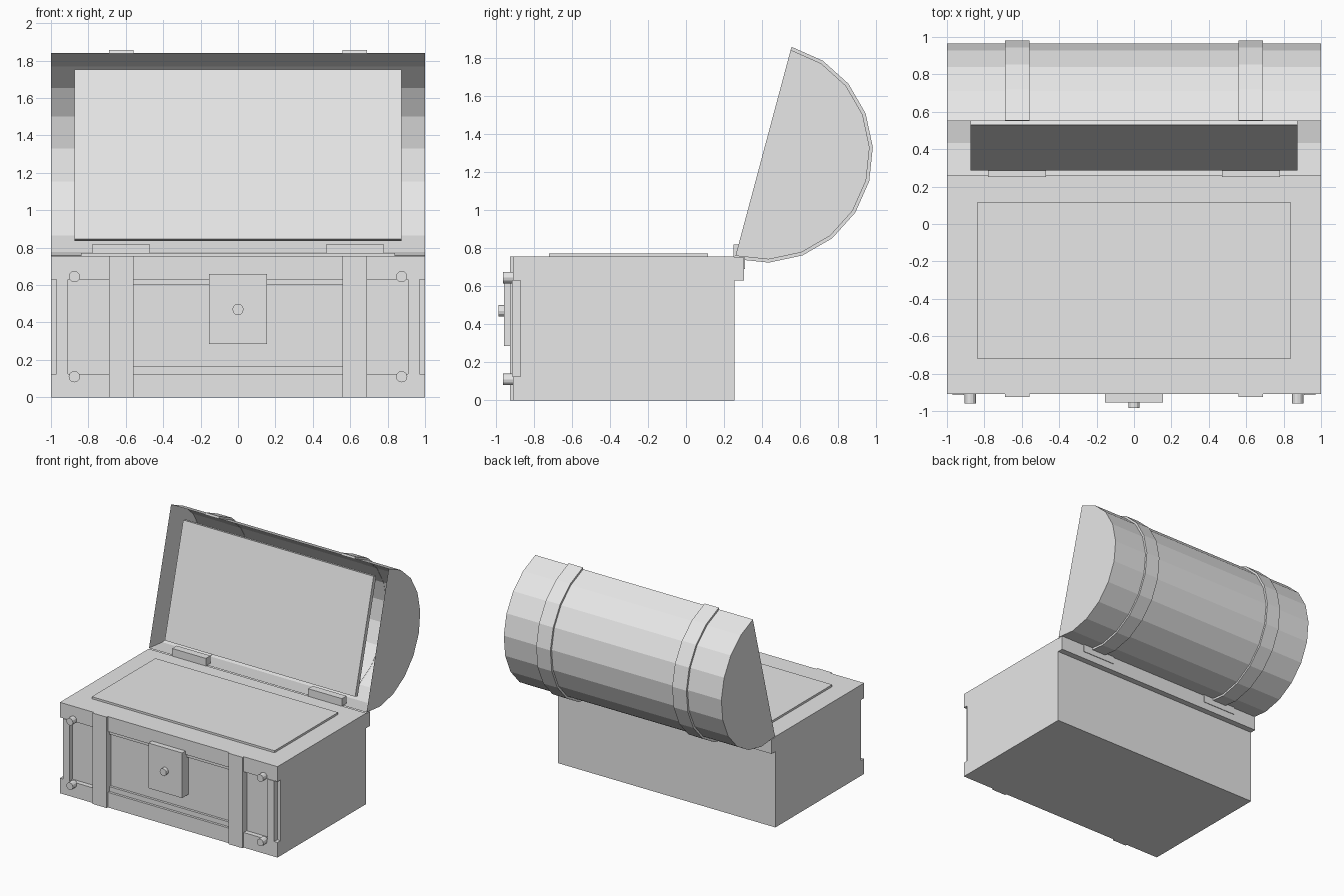
import bpy, bmesh, math
from mathutils import Vector

if "Cube" in bpy.data.objects:
    bpy.data.objects.remove(bpy.data.objects["Cube"], do_unlink=True)

grey = bpy.data.materials.new("plain_grey")
grey.use_nodes = True
grey.diffuse_color = (0.8, 0.8, 0.8, 1)
grey.node_tree.nodes["Principled BSDF"].inputs["Base Color"].default_value = (0.8, 0.8, 0.8, 1)


def finish(name, bm):
    bmesh.ops.recalc_face_normals(bm, faces=bm.faces)
    mesh = bpy.data.meshes.new(name)
    bm.to_mesh(mesh)
    bm.free()
    mesh.materials.append(grey)
    obj = bpy.data.objects.new(name, mesh)
    bpy.context.collection.objects.link(obj)
    return obj


def box(name, x, y, z):
    """Box from (min, max) ranges."""
    bm = bmesh.new()
    bmesh.ops.create_cube(bm, size=1)
    for v in bm.verts:
        v.co = [r[0] if c < 0 else r[1] for c, r in zip(v.co, (x, y, z))]
    return finish(name, bm)


def pair(name, x, y, z):
    """Box on the left and its mirror on the right."""
    box("left_" + name, x, y, z)
    box("right_" + name, (-x[1], -x[0]), y, z)


def stud(name, x, z, y0, y1, radius=0.03):
    bm = bmesh.new()
    bmesh.ops.create_cone(bm, cap_ends=True, segments=12, radius1=radius,
                          radius2=radius, depth=y1 - y0)
    for v in bm.verts:
        v.co = (x + v.co.x, (y0 + y1) / 2 + v.co.z, z + v.co.y)
    return finish(name, bm)


def extrude(name, profile, x0, x1):
    """Solid from a closed (y, z) profile swept along x."""
    bm = bmesh.new()
    face = bm.faces.new([bm.verts.new((x0, p.x, p.y)) for p in profile])
    out = bmesh.ops.extrude_face_region(bm, geom=[face], use_keep_orig=True)
    for v in out["geom"]:
        if isinstance(v, bmesh.types.BMVert):
            v.co.x = x1
    return finish(name, bm)


# Chest body with front bands, posts and trim around the recessed front
FRONT, SKIN, BACK, TOP = -0.91, -0.87, 0.255, 0.755
LOW, HIGH = 0.125, 0.63
box("body", (-1, 1), (SKIN, BACK), (0, TOP))
box("bottom_band", (-1, 1), (FRONT, SKIN), (0, LOW))
box("top_band", (-1, 1), (FRONT, SKIN), (HIGH, TOP))
box("lower_trim", (-0.6, 0.6), (-0.89, SKIN), (LOW, 0.165))
box("upper_trim", (-0.6, 0.6), (-0.89, SKIN), (0.6, HIGH))
pair("corner_post", (0.91, 0.97), (-0.915, SKIN), (LOW, HIGH))
pair("front_strap", (0.56, 0.69), (-0.925, SKIN), (0, TOP))
box("top_panel", (-0.84, 0.84), (-0.72, 0.115), (TOP, 0.772))
box("back_ledge", (-1, 1), (BACK, 0.305), (HIGH, 0.75))
pair("hinge", (0.47, 0.78), (0.25, 0.31), (0.69, 0.818))

# Lock plate, knob and corner studs
box("lock_plate", (-0.155, 0.155), (-0.955, SKIN), (0.285, 0.66))
stud("lock_knob", 0, 0.47, -0.985, -0.95)
for side, x in (("left", 0.875), ("right", -0.875)):
    for level, z in (("lower", 0.11), ("upper", 0.645)):
        stud(f"{side}_{level}_stud", x, z, -0.96, -0.9)

# Lid frame: half barrel leaning back, u runs up the opening, n points out of the back
TILT = math.radians(15)
centre = Vector((0.405, 1.3))
u = Vector((math.sin(TILT), math.cos(TILT)))
n = Vector((math.cos(TILT), -math.sin(TILT)))


def arc(radius, steps=10):
    angles = [math.pi * i / steps for i in range(steps + 1)]
    return [centre + radius * (math.cos(a) * u + math.sin(a) * n) for a in angles]


# Hollow lid: thin barrel skin with closed ends and an open front
lid = extrude("lid", arc(0.56), -1, 1)
bm = bmesh.new()
bm.from_mesh(lid.data)
opening = [f for f in bm.faces if abs(f.normal.x) < 0.1
           and (Vector(f.normal.yz) + n).length < 0.1]
bmesh.ops.delete(bm, geom=opening, context="FACES_ONLY")
bm.to_mesh(lid.data)
bm.free()

# Inner lid panel set just behind the opening
corners = [centre + a * u + b * n for a, b in
           ((-0.47, 0.004), (0.47, 0.004), (0.47, 0.04), (-0.47, 0.04))]
extrude("lid_panel", corners, -0.875, 0.875)

# Straps over the lid
for side, s in (("left", 1), ("right", -1)):
    extrude(side + "_lid_strap", arc(0.577) + arc(0.558)[::-1], s * 0.56, s * 0.69)
